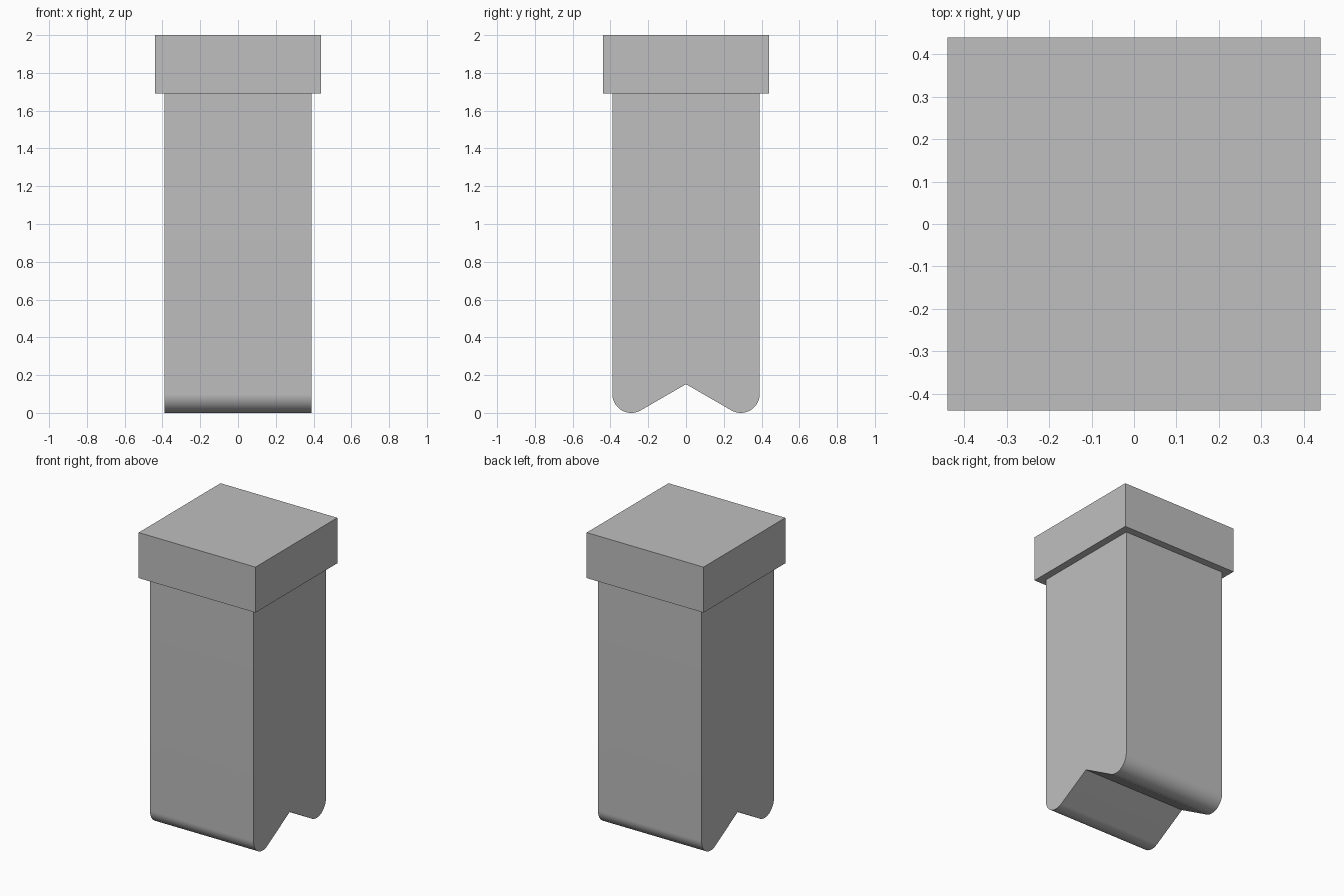
import bpy
import bmesh
from math import cos, sin, tan, radians

default = bpy.data.objects.get("Cube")
if default:
    bpy.data.objects.remove(default, do_unlink=True)

CAP_HALF, CAP_BOTTOM, TOP = 0.44, 1.69, 2.0
SHAFT_HALF, FOOT_RADIUS, SLOPE = 0.39, 0.1, radians(30)
ARC_STEPS = 24

grey = bpy.data.materials.new("plain_grey")
grey.use_nodes = True
colour = (0.52, 0.52, 0.52, 1)
grey.diffuse_color = colour
grey.node_tree.nodes["Principled BSDF"].inputs["Base Color"].default_value = colour


def extrude_profile(name, points, direction):
    """Make a closed solid from an outline swept along a direction."""
    bm = bmesh.new()
    face = bm.faces.new([bm.verts.new(p) for p in points])
    swept = bmesh.ops.extrude_face_region(bm, geom=[face], use_keep_orig=True)
    verts = [g for g in swept["geom"] if isinstance(g, bmesh.types.BMVert)]
    bmesh.ops.translate(bm, verts=verts, vec=direction)
    bmesh.ops.recalc_face_normals(bm, faces=bm.faces[:])
    mesh = bpy.data.meshes.new(name)
    bm.to_mesh(mesh)
    bm.free()
    mesh.materials.append(grey)
    obj = bpy.data.objects.new(name, mesh)
    bpy.context.collection.objects.link(obj)
    bpy.ops.object.select_all(action="DESELECT")
    obj.select_set(True)
    bpy.context.view_layer.objects.active = obj
    bpy.ops.object.shade_smooth_by_angle(angle=radians(25))
    return obj


# Shaft: rounded feet on both sides of a V-shaped notch
centre = SHAFT_HALF - FOOT_RADIUS
sweep = radians(90) + SLOPE
foot = [(centre + FOOT_RADIUS * cos(-sweep * i / ARC_STEPS),
         FOOT_RADIUS + FOOT_RADIUS * sin(-sweep * i / ARC_STEPS))
        for i in range(ARC_STEPS + 1)]
half = [(SHAFT_HALF, CAP_BOTTOM)] + foot
notch_z = foot[-1][1] + foot[-1][0] * tan(SLOPE)
outline = half + [(0, notch_z)] + [(-y, z) for y, z in reversed(half)]
extrude_profile("shaft", [(-SHAFT_HALF, y, z) for y, z in outline],
                (2 * SHAFT_HALF, 0, 0))

# Cap: wider square block on top
corners = [(-1, -1), (1, -1), (1, 1), (-1, 1)]
extrude_profile("cap", [(x * CAP_HALF, y * CAP_HALF, CAP_BOTTOM) for x, y in corners],
                (0, 0, TOP - CAP_BOTTOM))
